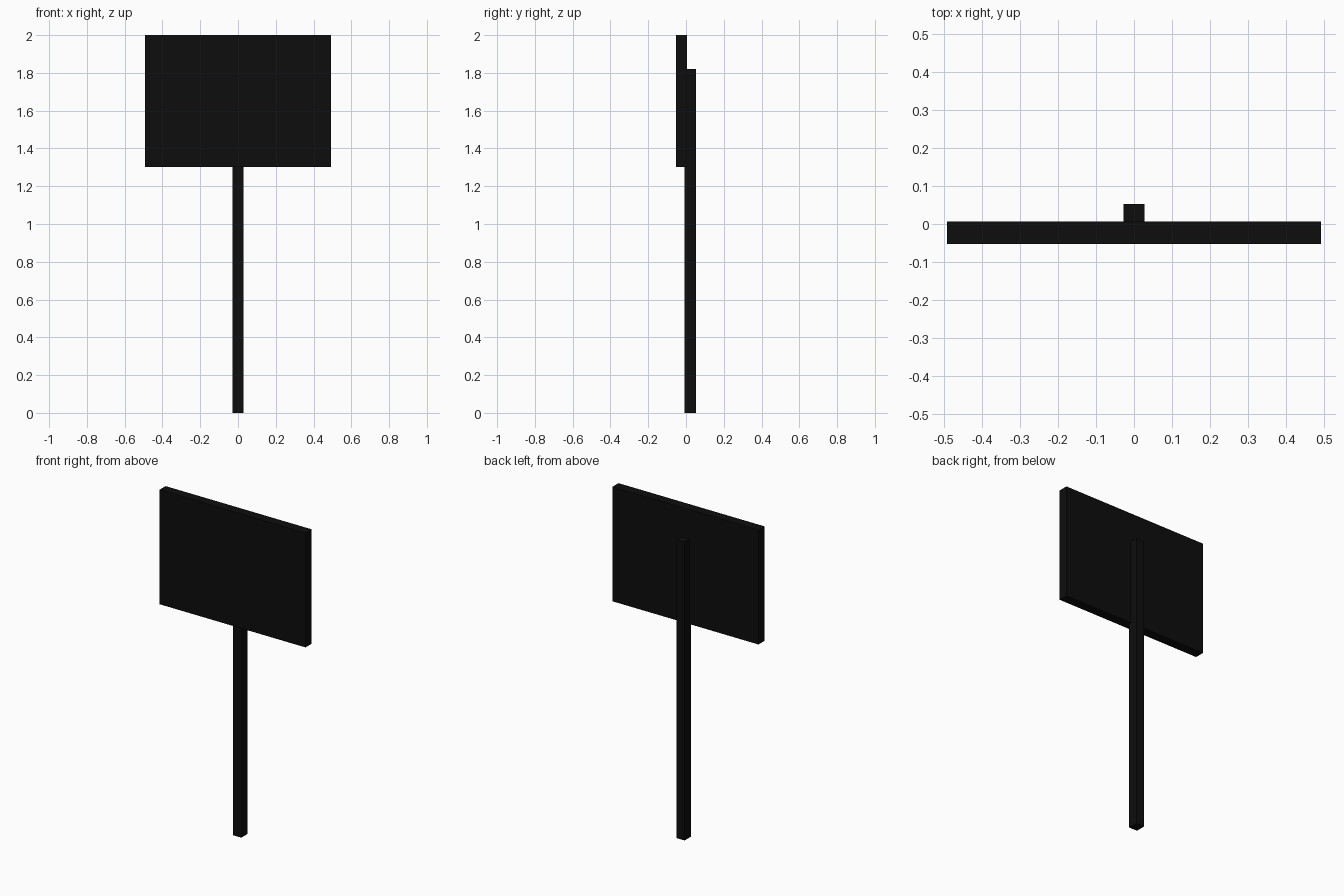
import bpy

if "Cube" in bpy.data.objects:
    bpy.data.objects.remove(bpy.data.objects["Cube"])

black = bpy.data.materials.new("black_paint")
black.diffuse_color = (0.004, 0.004, 0.004, 1)
black.use_nodes = True
black.node_tree.nodes["Principled BSDF"].inputs["Base Color"].default_value = black.diffuse_color


def box(name, lo, hi):
    """Box between two opposite corners."""
    bpy.ops.mesh.primitive_cube_add(size=1, location=[(a + b) / 2 for a, b in zip(lo, hi)])
    ob = bpy.context.object
    ob.name = name
    ob.scale = [b - a for a, b in zip(lo, hi)]
    bpy.ops.object.transform_apply(location=False, rotation=False, scale=True)
    ob.data.materials.append(black)
    return ob


# Sign board at the front
box("sign_board", (-0.493, -0.053, 1.302), (0.493, 0.006, 2.0))

# Square post, let slightly into the back of the board
box("sign_post", (-0.028, -0.008, 0.0), (0.028, 0.053, 1.82))
